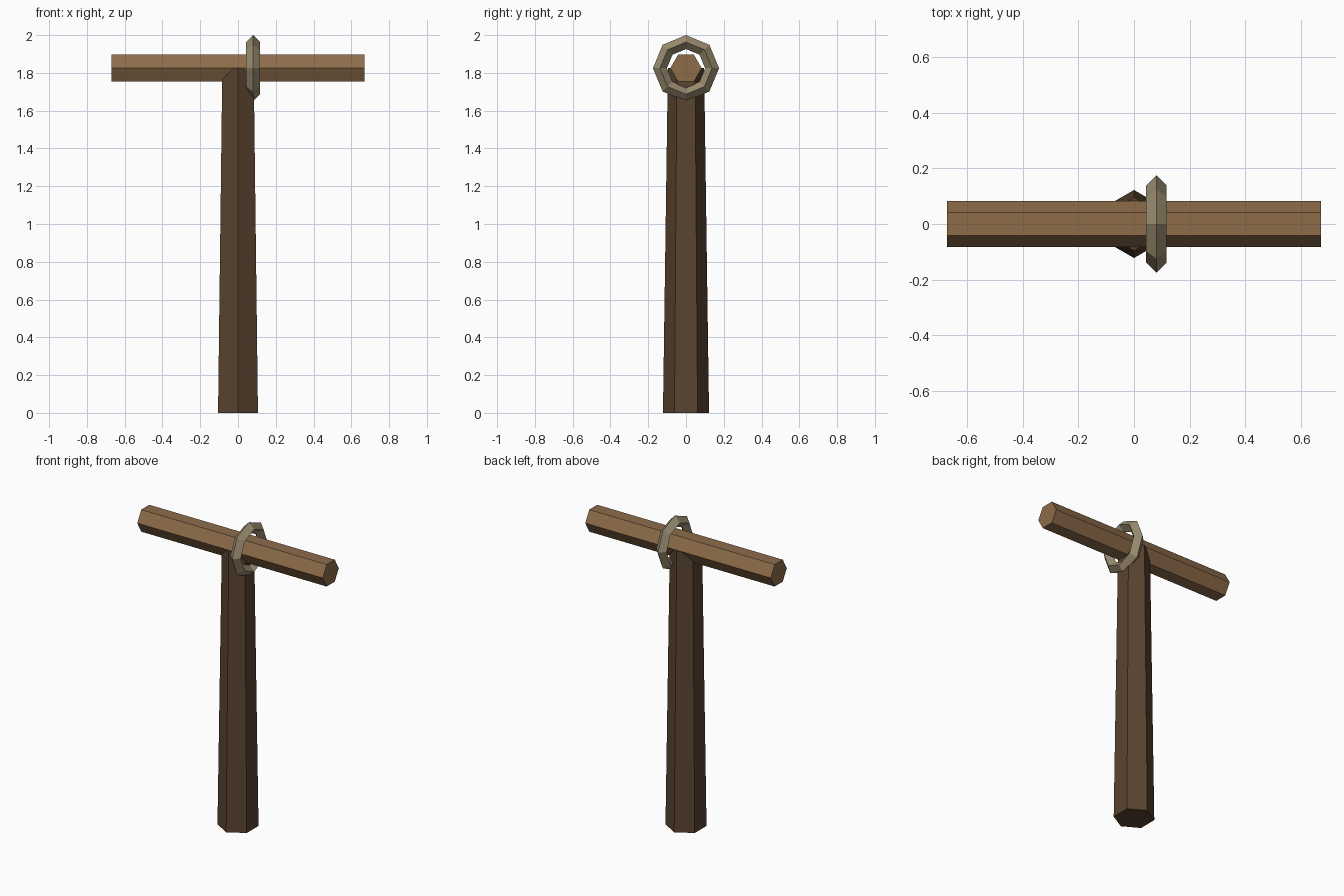
import bpy
from math import pi, radians

if "Cube" in bpy.data.objects:
    bpy.data.objects.remove(bpy.data.objects["Cube"])

AXIS_Z = 1.825  # height of the crossbar and ring axis


def finish(name, color):
    obj = bpy.context.object
    obj.name = name
    bpy.ops.object.transform_apply(location=True, rotation=True, scale=True)
    mat = bpy.data.materials.new(name + "_material")
    mat.diffuse_color = (*color, 1)
    mat.use_nodes = True
    mat.node_tree.nodes["Principled BSDF"].inputs["Base Color"].default_value = mat.diffuse_color
    obj.data.materials.append(mat)
    return obj


# Tapered hexagonal post, corners pointing to front and back
bpy.ops.mesh.primitive_cone_add(vertices=6, radius1=0.122, radius2=0.096,
                                depth=AXIS_Z, location=(0, 0, AXIS_Z / 2))
finish("post", (0.10, 0.057, 0.029))

# Hexagonal crossbar along x, corners pointing to front and back
bpy.ops.mesh.primitive_cylinder_add(vertices=6, radius=0.083, depth=1.34,
                                    location=(0, 0, AXIS_Z),
                                    rotation=(0, pi / 2, 0))
finish("crossbar", (0.27, 0.15, 0.068))

# Eight-sided ring with a diamond section, hung around the crossbar
bpy.ops.mesh.primitive_torus_add(major_segments=8, minor_segments=4,
                                 major_radius=0.138, minor_radius=0.037,
                                 location=(0.08, 0, AXIS_Z),
                                 rotation=(0, radians(90), 0))
finish("binding_ring", (0.32, 0.26, 0.16))
